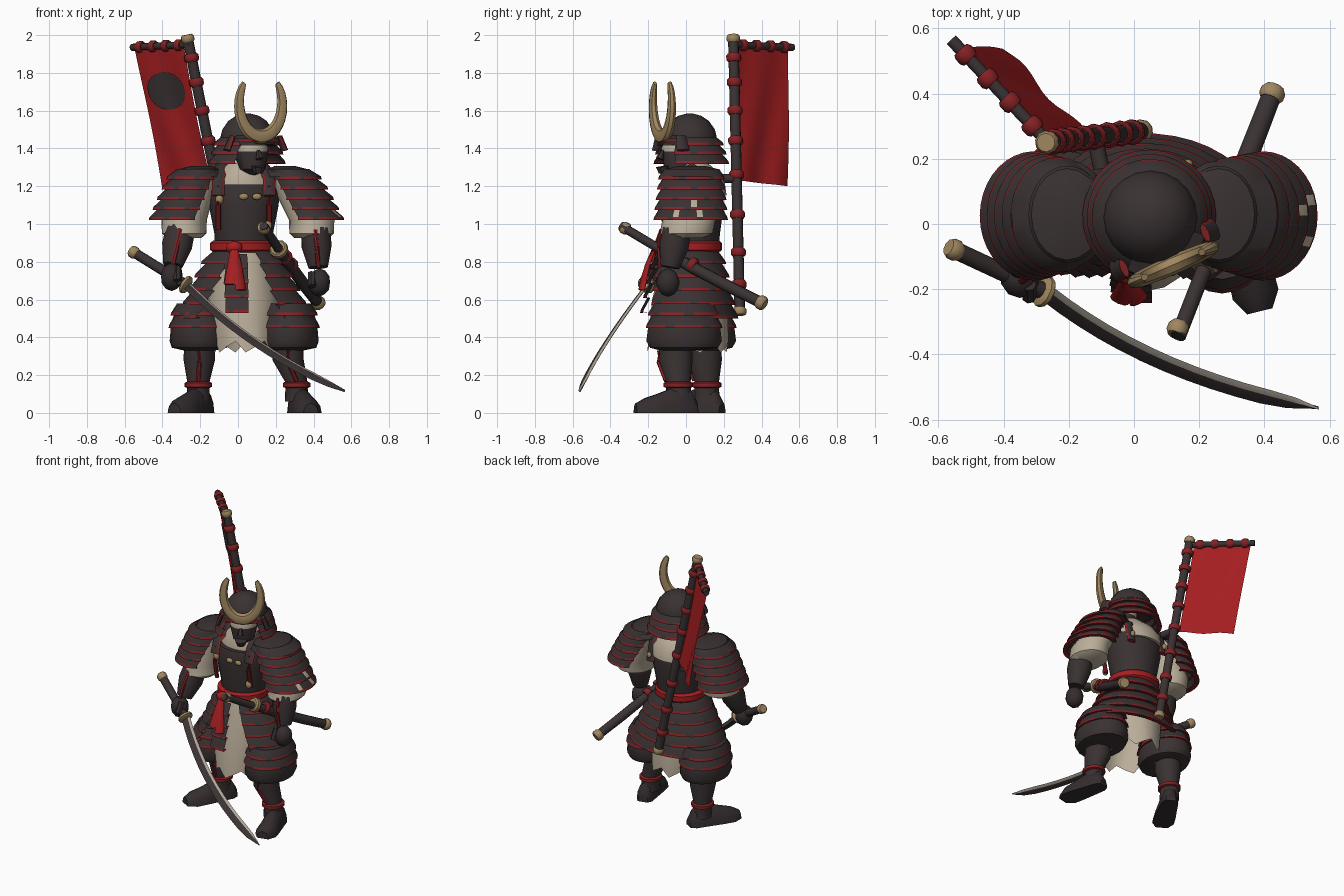
import bpy, bmesh, math
from mathutils import Vector as V

if bpy.data.objects.get("Cube"):
    bpy.data.objects.remove(bpy.data.objects["Cube"])


def material(name, col):
    m = bpy.data.materials.new(name)
    m.use_nodes = True
    m.diffuse_color = (*col, 1)
    m.node_tree.nodes["Principled BSDF"].inputs["Base Color"].default_value = (*col, 1)
    return m


DARK = material("dark lacquer", (.042, .031, .032))
TRIM = material("red cord", (.23, .015, .018))
FLAG = material("banner red", (.38, .013, .015))
CREAM = material("cream cloth", (.49, .42, .32))
GOLD = material("aged gold", (.35, .24, .115))
BOOT = material("boot black", (.034, .026, .027))
STEEL = material("pale steel", (.42, .38, .32))
MADE = []


def skin(bm, rings, closed=True, caps=True, rule=lambda i, j: 0):
    """Bridge rings of points; rule gives the material slot."""
    vs = [[bm.verts.new(p) for p in r] for r in rings]
    n = len(rings[0])
    for i in range(len(rings) - 1):
        for j in range(n if closed else n - 1):
            k = (j + 1) % n
            f = bm.faces.new((vs[i][j], vs[i][k], vs[i + 1][k], vs[i + 1][j]))
            f.material_index = rule(i, j)
    if caps:
        bm.faces.new(vs[0][::-1]).material_index = rule(0, 0)
        bm.faces.new(vs[-1]).material_index = rule(len(rings) - 2, 0)


def finish(name, bm, *mats):
    bmesh.ops.recalc_face_normals(bm, faces=bm.faces)
    me = bpy.data.meshes.new(name)
    bm.to_mesh(me)
    bm.free()
    ob = bpy.data.objects.new(name, me)
    for m in mats:
        me.materials.append(m)
    bpy.context.collection.objects.link(ob)
    MADE.append(ob)


def ring(cx, cy, z, rx, ry, a0=0, a1=360, n=20):
    full = a1 - a0 >= 360
    angs = [math.radians(a0 + (a1 - a0) * k / n) for k in range(n if full else n + 1)]
    return [V((cx + rx * math.cos(a), cy + ry * math.sin(a), z)) for a in angs]


def loft(name, secs, *mats, rule=lambda i, j: 0):
    bm = bmesh.new()
    skin(bm, [ring(*s) for s in secs], rule=rule)
    finish(name, bm, *mats)


def tube(name, pts, radii, *mats, n=10, flat=1, rule=lambda i, j: 0):
    """Sweep an oval along points."""
    pts = [V(p) for p in pts]
    if not isinstance(radii, (list, tuple)):
        radii = [radii] * len(pts)
    rings = []
    for i, p in enumerate(pts):
        t = pts[min(i + 1, len(pts) - 1)] - pts[max(i - 1, 0)]
        q = t.to_track_quat('Z', 'Y')
        rings.append([p + q @ V((c[0], c[1] * flat, 0)) * radii[i] for c in
                      [(math.cos(k * math.tau / n), math.sin(k * math.tau / n)) for k in range(n)]])
    bm = bmesh.new()
    skin(bm, rings, rule=rule)
    finish(name, bm, *mats)


def along(a, b, t):
    return V(a).lerp(V(b), t)


def collar(name, a, b, t, half, r, mat):
    """Short band around the rod from a to b."""
    a, b = V(a), V(b)
    c, d = a.lerp(b, t), (b - a).normalized() * half
    tube(name, [c - d, c - d * .5, c + d * .5, c + d], [r * .8, r, r, r * .8], mat)


def bead(name, loc, size, mat):
    bm = bmesh.new()
    bmesh.ops.create_icosphere(bm, subdivisions=2, radius=1)
    for v in bm.verts:
        v.co = V([loc[k] + v.co[k] * size[k] for k in range(3)])
    finish(name, bm, mat)


def rows(name, top, bot, count, arc0, arc1=None, n=24, bulge=.8, worn=()):
    """Overlapping armour rows with a laced lower edge; worn plates show cloth."""
    arc1 = arc1 or arc0
    bm = bmesh.new()

    def at(t, grow, lift):
        s = [top[k] + (bot[k] - top[k]) * (t if k == 2 else t ** bulge) for k in range(5)]
        arc = [arc0[k] + (arc1[k] - arc0[k]) * t for k in (0, 1)]
        return ring(s[0], s[1], s[2] + lift, s[3] + grow, s[4] + grow, *arc, n)
    for i in range(count):
        s, e = i / count, (i + 1) / count
        rings = [at(s, -.008, 0), at(e, .009, .016), at(e, .013, 0), at(e, -.02, .004)]
        skin(bm, rings, closed=arc0[1] - arc0[0] >= 360, caps=False,
             rule=lambda a, j: (1 if (i * 3 + j) % 5 else 0) if a else (2 if (i, j) in worn else 0))
    finish(name, bm, DARK, TRIM, CREAM)


# Torso, robe collar, belt
loft("breastplate", [(.03, .03, .84, .15, .14), (.03, .03, .95, .155, .15), (.03, .03, 1.1, .185, .17),
                     (.03, .03, 1.18, .19, .165), (.03, .03, 1.21, .18, .155)], DARK)
loft("collar_cloth", [(.03, .06, 1.15, .17, .155), (.03, .055, 1.22, .175, .15), (.03, .045, 1.28, .14, .12),
                      (.05, .02, 1.34, .07, .075)], CREAM)
loft("belt", [(.025, .025, .85, .155, .15), (.025, .025, .863, .172, .165), (.025, .025, .9, .172, .165),
              (.025, .025, .913, .155, .15)], FLAG)
bead("belt_knot", (-.02, -.15, .875), (.045, .035, .035), FLAG)
for name, x, z in (("belt_tail_a", -.045, .68), ("belt_tail_b", .015, .65)):
    tube(name, [(-.02, -.165, .88), ((x - .02) / 2, -.205, .78), (x, -.235, z)], [.02, .026, .031], FLAG, n=8, flat=.35)
for name, x, toggle, z in (("strap_right", -.105, .03, 1.13), ("strap_left", .165, .1, .99)):
    tube(name + "_cord", [(x, -.09, .97), (x, -.115, 1.1), (x, -.1, 1.2)], .014, TRIM, n=8)
    tube(name, [(x, -.115, 1.15), (x, -.085, 1.24), (x * .8, .03, 1.31), (x, .14, 1.25), (x, .17, 1.1)],
         .034, DARK, TRIM, n=8, flat=.4, rule=lambda i, j: 1 if j in (0, 3, 4, 7) else 0)
    bead(name + "_toggle", (toggle, -.14, 1.145), (.026, .014, .018), GOLD)
    bead(name + "_rear_toggle", (x, .185, 1.15), (.016, .014, .022), GOLD)
    bead(name + "_side_toggle", (.03 + (x - .03) * .95, -.105, z), (.022, .018, .028), GOLD)

# Skirt
bm = bmesh.new()
robe = [ring(.03, .02, .86, .14, .13), ring(.03, .02, .6, .19, .2), ring(.04, .01, .35, .17, .215)]
for k, p in enumerate(robe[2]):
    p.z += .03 * (k % 3 - 1)
skin(bm, robe, caps=False)
finish("under_robe", bm, CREAM)
rows("hip_armour", (.03, .02, .86, .165, .155), (.035, .02, .5, .345, .245), 5, (290, 612), (306, 584), n=30)
rows("front_tasset", (.03, .02, .84, .18, .175), (.035, .02, .53, .285, .25), 4, (239, 276), (250, 274), n=6)

# Legs: centres of knee, calf, ankle, then heel and toe
for side, knee, calf, ankle, heel, toe in (
        ("right", (-.205, .065), (-.205, .1), (-.21, .11), (-.165, .175), (-.325, -.1)),
        ("left", (.27, -.01), (.265, -.055), (.31, -.04), (.31, .04), (.38, -.245))):
    loft(side + "_trouser", [(*knee, .58, .12, .16), (*knee, .46, .15, .19), (*knee, .38, .157, .2),
                             (*knee, .345, .145, .18), (*calf, .33, .08, .08)], DARK)
    rows(side + "_thigh_guard", (*knee, .58, .125, .165), (*knee, .45, .15, .19), 2, (0, 360))
    loft(side + "_shin", [(*calf, .4, .08, .085), (*calf, .28, .083, .09), (*ankle, .16, .058, .064),
                          (*ankle, .06, .062, .068)], DARK)
    loft(side + "_ankle_tie", [(*ankle, .13, .055, .06), (*ankle, .138, .073, .078), (*ankle, .158, .073, .078),
                               (*ankle, .168, .055, .06)], TRIM)
    tube(side + "_shin_cord", [(calf[0], calf[1] - .088, .33), (calf[0], calf[1] - .09, .27),
                               (ankle[0], ankle[1] - .066, .17)], .012, TRIM, n=6)
    h, t = V((*heel, 0)), V((*toe, 0))
    d = (t - h).normalized()
    across = V((d.y, -d.x, 0))
    bm = bmesh.new()
    skin(bm, [[h + (t - h) * s + across * (w * math.cos(k * math.pi / 7)) + V((0, 0, z * math.sin(k * math.pi / 7)))
               for k in range(8)] for s, w, z in ((-.06, .035, .06), (.05, .055, .12), (.35, .062, .14),
                                                  (.65, .07, .105), (.9, .072, .08), (1.08, .04, .05))])
    finish(side + "_boot", bm, BOOT)

# Arms: guard facing, shoulder top and rim, worn plates, sleeve, wrist and fist
for side, out, top, rim, worn, sleeve, wrist, fist in (
        ("right", 180, -.205, -.305, (), -.285, (-.345, -.12, .78), (-.35, -.165, .72)),
        ("left", 0, .26, .395, ((3, 12), (4, 13), (4, 9)), .39, (.425, -.085, .77), (.43, -.095, .69))):
    rows(side + "_shoulder_guard", (top, .03, 1.29, .125, .155), (rim, .025, 1.02, .155, .185), 5,
         (out - 140, out + 140), (out - 118, out + 118), worn=worn)
    loft(side + "_shoulder_cap", [(top, .03, 1.25, .135, .165), (top, .03, 1.29, .11, .14),
                                  (top * .95, .03, 1.308, .05, .07)], DARK)
    loft(side + "_sleeve", [(top, .03, 1.24, .1, .12), (sleeve, .015, 1.02, .12, .14),
                            (sleeve, 0, .95, .118, .14), (sleeve, -.01, .925, .09, .1)], CREAM)
    elbow = V((sleeve + .02 * (1 if sleeve > 0 else -1), -.05, .97))
    mid = elbow.lerp(V(wrist), .45)
    tube(side + "_forearm", [elbow, mid, wrist], [.078, .08, .052], DARK, n=12)
    off = V((0, -.078, 0))
    tube(side + "_forearm_cord", [elbow + off, mid + off, V(wrist) + off * .7], .012, TRIM, n=6)
    bead(side + "_fist", fist, (.06, .062, .075), BOOT)
    tube(side + "_thumb", [V(fist) + V((-sleeve * .1, -.02, .05)), V(fist) + V((-sleeve * .1, -.06, -.02))],
         .022, BOOT, n=7)

# Head and helmet, turned towards the model's left
FACE = V((.4, -.92, 0))
ACROSS = V((.92, .4, 0))
loft("face", [(.075, -.04, 1.26, .03, .035), (.075, -.04, 1.29, .07, .075), (.07, -.035, 1.385, .09, .095),
              (.067, -.033, 1.415, .09, .095), (.06, 0, 1.47, .09, .1)],
     DARK, CREAM, rule=lambda i, j: 1 if i == 2 else 0)
nose = V((.07, -.035, 1.36)) + FACE * .095
tube("mask_nose", [nose + V((0, 0, .03)), nose + FACE * .018 - V((0, 0, .015))], [.009, .022], DARK, n=6)
tube("mask_chin", [nose - V((0, 0, .055)), nose - FACE * .005 - V((0, 0, .09))], [.04, .028], DARK, n=8)
C = (.05, .02)
loft("helmet_bowl", [(*C, 1.42, .142, .142), (*C, 1.45, .145, .145), (*C, 1.5, .133, .133), (*C, 1.545, .102, .102),
                     (*C, 1.573, .06, .06), (*C, 1.585, .015, .015)], DARK)
rows("neck_guard", (*C, 1.465, .142, .142), (.047, .023, 1.318, .192, .192), 3, (328, 620), (336, 612), n=22, bulge=.7)
rows("visor", (*C, 1.472, .14, .14), (*C, 1.435, .168, .168), 1, (246, 342), n=10)
for name, s in (("right_ear_flap", -1), ("left_ear_flap", 1)):
    p = V((*C, 1.43)) + FACE * .11 + ACROSS * .135 * s
    tube(name, [p + V((0, 0, .035)), p + ACROSS * .03 * s - V((0, 0, .04))], [.03, .036], DARK, TRIM,
         n=8, flat=.4, rule=lambda i, j: 1 if j in (0, 4) else 0)
# Crest: oval rings swept in the upright plane of the brow
horn = []
for k in range(25):
    a = math.radians(-220 + 260 * k / 24)
    spoke = ACROSS * math.cos(a) + V((0, 0, math.sin(a)))
    mid = V((.12, -.125, 1.635)) + ACROSS * .124 * math.cos(a) + V((0, 0, .172 * math.sin(a)))
    r = .014 + .026 * (1 - abs(k - 12) / 12) ** .5
    horn.append([mid + spoke * (r * math.cos(b)) + FACE * (r * .75 * math.sin(b))
                 for b in [q * math.tau / 8 for q in range(8)]])
bm = bmesh.new()
skin(bm, horn)
finish("horned_crest", bm, GOLD)

# Drawn sword
POMMEL, GUARD = (-.56, -.075, .855), (-.27, -.21, .675)
tube("sword_grip", [POMMEL, GUARD], .027, DARK)
collar("sword_pommel", POMMEL, GUARD, .03, .022, .033, GOLD)
collar("sword_guard", POMMEL, GUARD, .98, .014, .05, GOLD)
d, edge = V((.835, -.355, -.56)), V((-.58, -.67, -.45))
sag = V((-.17, -.17, -.125))
flatn = d.cross(edge).normalized() * .008
bm = bmesh.new()
blade = []
for k in range(13):
    t = k / 12
    p = V(GUARD) + d * t + sag * (t * (1 - t))
    w = .03 if k < 11 else (.024 if k == 11 else .003)
    blade.append([p + edge * w, p - edge * w * .4 + flatn, p - edge * w, p - edge * w * .4 - flatn])
skin(bm, blade, rule=lambda i, j: 1 if j in (1, 2) else 0)
finish("sword_blade", bm, DARK, STEEL)

# Sheathed sword at the hip
HILT, TIP = (.125, -.345, .99), (.43, .415, .575)
bend = [along(HILT, TIP, t) + V((.01 * (1 - t), 0, -.05 * t * (1 - t))) for t in (0, .25, .5, .75, 1)]
tube("sheathed_sword", bend, [.024, .024, .032, .032, .03], DARK)
for name, t, r in (("hilt_cap", .03, .033), ("hilt_guard", .3, .05), ("sheath_cap", .98, .039)):
    collar(name, HILT, TIP, t, .022, r, GOLD)
for k, t in enumerate((.4, .5)):
    collar("sheath_tie_%d" % k, HILT, TIP, t, .02, .042, TRIM)

# Banner pole, crossbar and cloth
FOOT, TOP = (.025, .285, .52), (-.27, .25, 2.0)
BAR0, BAR1 = (-.25, .235, 1.95), (-.56, .565, 1.935)
tube("banner_pole", [FOOT, TOP], .028, DARK, n=12)
tube("banner_bar", [BAR0, BAR1], .019, DARK, n=12)
for name, t in (("pole_foot_cap", .012), ("pole_top_cap", .988)):
    collar(name, FOOT, TOP, t, .02, .036, GOLD)
for k, z in enumerate((.68, .85, 1.05, 1.26, 1.44, 1.6, 1.75, 1.88)):
    collar("pole_tie_%d" % k, FOOT, TOP, (z - .52) / 1.48, .022, .04, TRIM)
for k in range(4):
    collar("bar_tie_%d" % k, BAR0, BAR1, .2 + .22 * k, .022, .032, TRIM)
tube("back_bracket", [(-.1, .17, 1.24), (-.12, .265, 1.24)], .025, DARK)


def cloth(u, v, out=0):
    top, low = along((-.285, .27, 1.93), (-.545, .54, 1.92), u), along((-.15, .28, 1.23), (-.4, .54, 1.2), u)
    wave = .007 * math.sin(u * 9 + v * 4) * (.4 + v) + out
    return top.lerp(low, v) + V((-.7, -.7, 0)) * wave


bm = bmesh.new()
skin(bm, [[cloth(u / 12, v / 12) for u in range(13)] for v in range(13)], closed=False, caps=False)
finish("banner_cloth", bm, FLAG)
bm = bmesh.new()
skin(bm, [[cloth(.51 + .38 * r * math.cos(k * math.tau / 28), .31 + .14 * r * math.sin(k * math.tau / 28), .006)
           for k in range(28)] for r in (1, .75, .5, .25, .02)], caps=False)
finish("banner_disc", bm, DARK)

# Smooth shading with kept edges
bpy.ops.object.select_all(action='DESELECT')
for ob in MADE:
    ob.select_set(True)
bpy.context.view_layer.objects.active = MADE[0]
bpy.ops.object.shade_smooth_by_angle(angle=math.radians(40))
